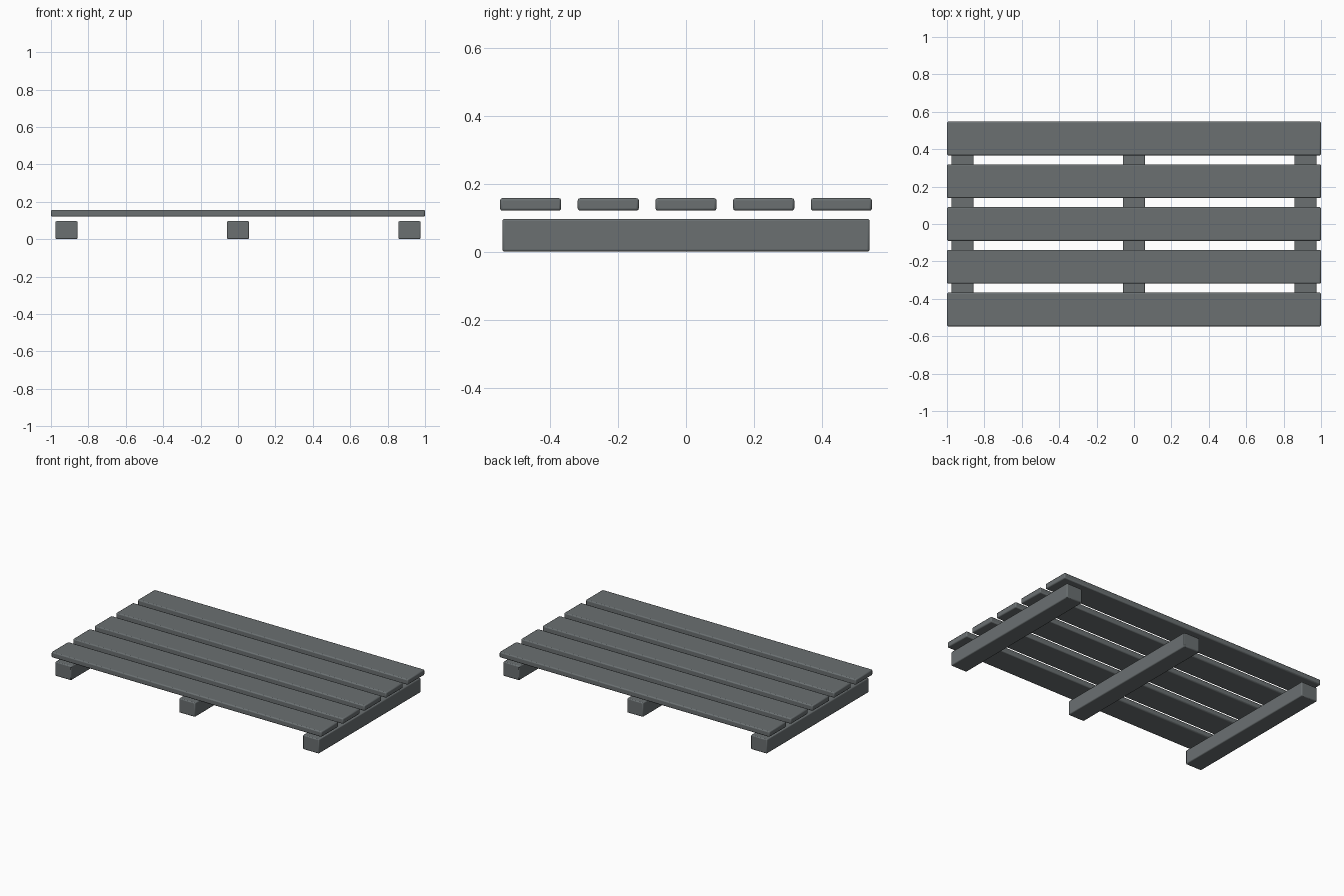
import bpy

if "Cube" in bpy.data.objects:
    bpy.data.objects.remove(bpy.data.objects["Cube"])

# single flat grey
grey = bpy.data.materials.new("slate grey")
grey.diffuse_color = (0.145, 0.162, 0.167, 1)
grey.use_nodes = True
grey.node_tree.nodes["Principled BSDF"].inputs["Base Color"].default_value = grey.diffuse_color


def plank(name, centre, size, bevel):
    """Bevelled box of the given full size."""
    bpy.ops.mesh.primitive_cube_add(size=1, location=centre)
    ob = bpy.context.object
    ob.name = name
    ob.scale = size
    bpy.ops.object.transform_apply(location=False, rotation=False, scale=True)
    mod = ob.modifiers.new("edge bevel", 'BEVEL')
    mod.width = bevel
    mod.segments = 2
    ob.data.materials.append(grey)
    bpy.ops.object.shade_smooth_by_angle()
    return ob


# five deck boards running along x, floating just above the bearers
for i in range(5):
    plank(f"deck_board_{i + 1}", (0, (i - 2) * 0.2285, 0.1385),
          (2.0, 0.18, 0.037), 0.007)

# three bearers running along y
for side, x in (("left", -0.917), ("middle", 0), ("right", 0.917)):
    plank(f"bearer_{side}", (x, 0, 0.048), (0.118, 1.08, 0.096), 0.006)
